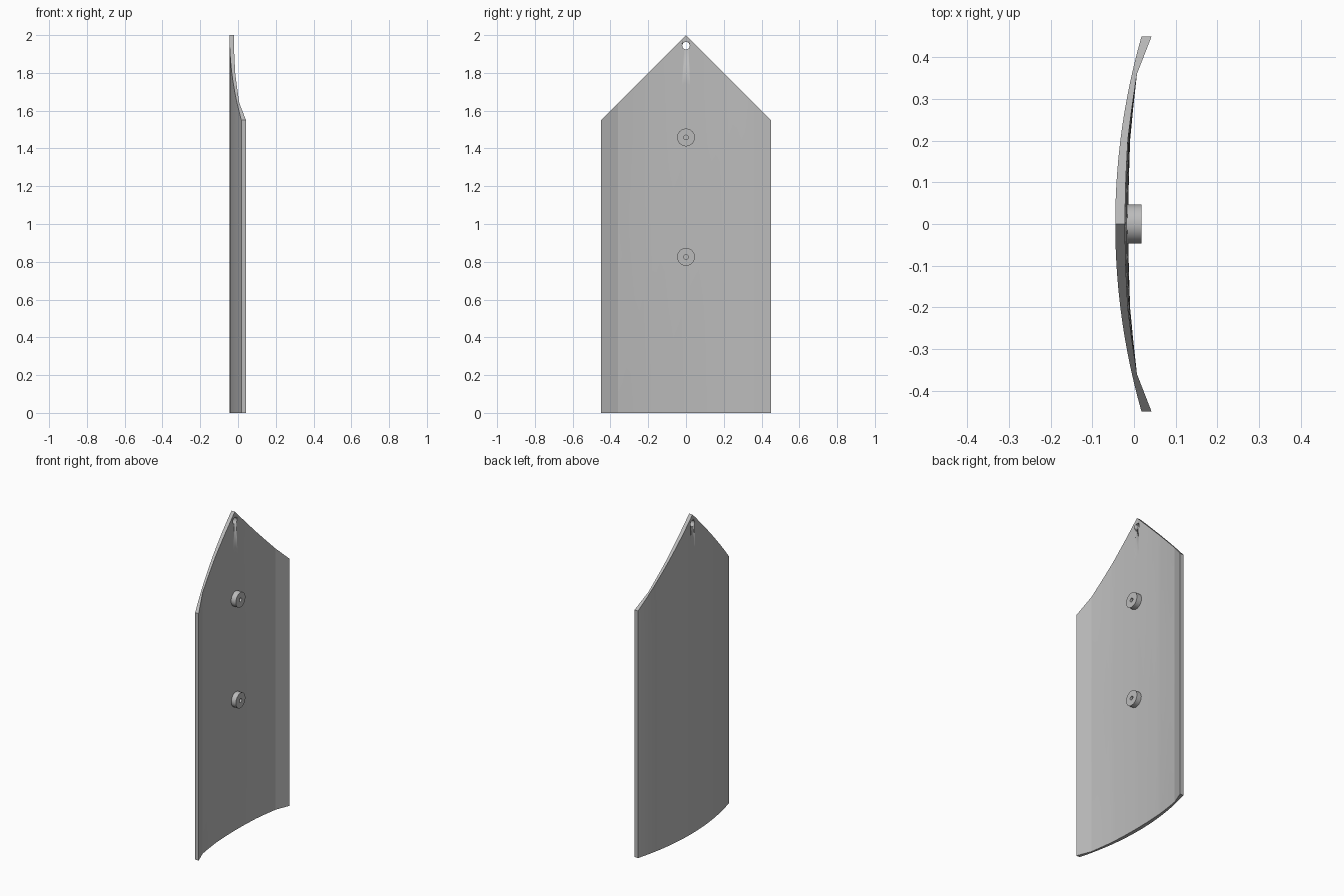
import bpy, bmesh, math
from mathutils import Matrix

cube = bpy.data.objects.get("Cube")
if cube:
    bpy.data.objects.remove(cube, do_unlink=True)

grey = bpy.data.materials.new("plain grey")
grey.use_nodes = True
colour = (0.5, 0.5, 0.5, 1)
grey.diffuse_color = colour
grey.node_tree.nodes["Principled BSDF"].inputs["Base Color"].default_value = colour

HALF = 0.45      # half width of the plate
COLS, ROWS = 40, 8
INNER = [(0, -0.022), (0.1, -0.02), (0.2, -0.015), (0.28, -0.005), (0.36, 0.007), (HALF, 0.042)]


def add_object(name, bm, angle):
    bmesh.ops.recalc_face_normals(bm, faces=bm.faces)
    mesh = bpy.data.meshes.new(name)
    bm.to_mesh(mesh)
    bm.free()
    obj = bpy.data.objects.new(name, mesh)
    bpy.context.collection.objects.link(obj)
    mesh.materials.append(grey)
    bpy.ops.object.select_all(action='DESELECT')
    obj.select_set(True)
    bpy.context.view_layer.objects.active = obj
    bpy.ops.object.shade_smooth_by_angle(angle=math.radians(angle))
    return obj


def outer_x(y):
    radius = 1.64
    return -0.045 + radius - math.sqrt(radius ** 2 - y ** 2)


def inner_x(y, t):
    a = abs(y)
    for (y0, x0), (y1, x1) in zip(INNER, INNER[1:]):
        if a <= y1 + 1e-6:
            x = x0 + (x1 - x0) * (a - y0) / (y1 - y0)
            break
    # slight thickening in the middle of the inner face
    swell = max(0, 1 - (a / 0.36) ** 2) * math.sin(math.pi * t)
    return x + 0.008 * swell


# Curved plate with a pointed top
bm = bmesh.new()
sides = []
for inside in (False, True):
    grid = []
    for i in range(COLS + 1):
        y = HALF * (2 * i / COLS - 1)
        top = 2 - abs(y)
        grid.append([bm.verts.new((inner_x(y, j / ROWS) if inside else outer_x(y), y, top * j / ROWS))
                     for j in range(ROWS + 1)])
    for i in range(COLS):
        for j in range(ROWS):
            bm.faces.new((grid[i][j], grid[i + 1][j], grid[i + 1][j + 1], grid[i][j + 1]))
    sides.append(grid)
back, front = sides
for i in range(COLS):
    for j in (0, ROWS):
        bm.faces.new((back[i][j], back[i + 1][j], front[i + 1][j], front[i][j]))
for j in range(ROWS):
    for i in (0, COLS):
        bm.faces.new((back[i][j], back[i][j + 1], front[i][j + 1], front[i][j]))
plate = add_object("curved_plate", bm, 6)

# Hanging hole through the tip
bm = bmesh.new()
bmesh.ops.create_cone(bm, cap_ends=True, segments=24, radius1=0.02, radius2=0.02, depth=0.3,
                      matrix=Matrix.Translation((0, 0, 1.944)) @ Matrix.Rotation(math.pi / 2, 4, 'Y'))
cutter = add_object("hole_cutter", bm, 30)
cutter.hide_render = True
cutter.hide_set(True)
cut = plate.modifiers.new("tip hole", 'BOOLEAN')
cut.object = cutter
cut.solver = 'EXACT'

# Round mounting bosses, each with a blind screw hole
PROFILE = [(0.047, -0.03), (0.047, 0.018), (0.012, 0.018), (0.012, -0.012), (0, -0.012)]
for name, z in (("upper_boss", 1.458), ("lower_boss", 0.826)):
    bm = bmesh.new()
    verts = [bm.verts.new((x, r, z)) for r, x in PROFILE]
    edges = [bm.edges.new(pair) for pair in zip(verts, verts[1:])]
    bmesh.ops.spin(bm, geom=verts + edges, cent=(0, 0, z), axis=(1, 0, 0),
                   angle=math.tau, steps=32, use_duplicate=False)
    bmesh.ops.remove_doubles(bm, verts=bm.verts, dist=0.0001)
    boss = add_object(name, bm, 30)
    # The open rim is buried in the plate, so orient by the front face
    if max(boss.data.polygons, key=lambda p: p.center.x).normal.x < 0:
        boss.data.flip_normals()
